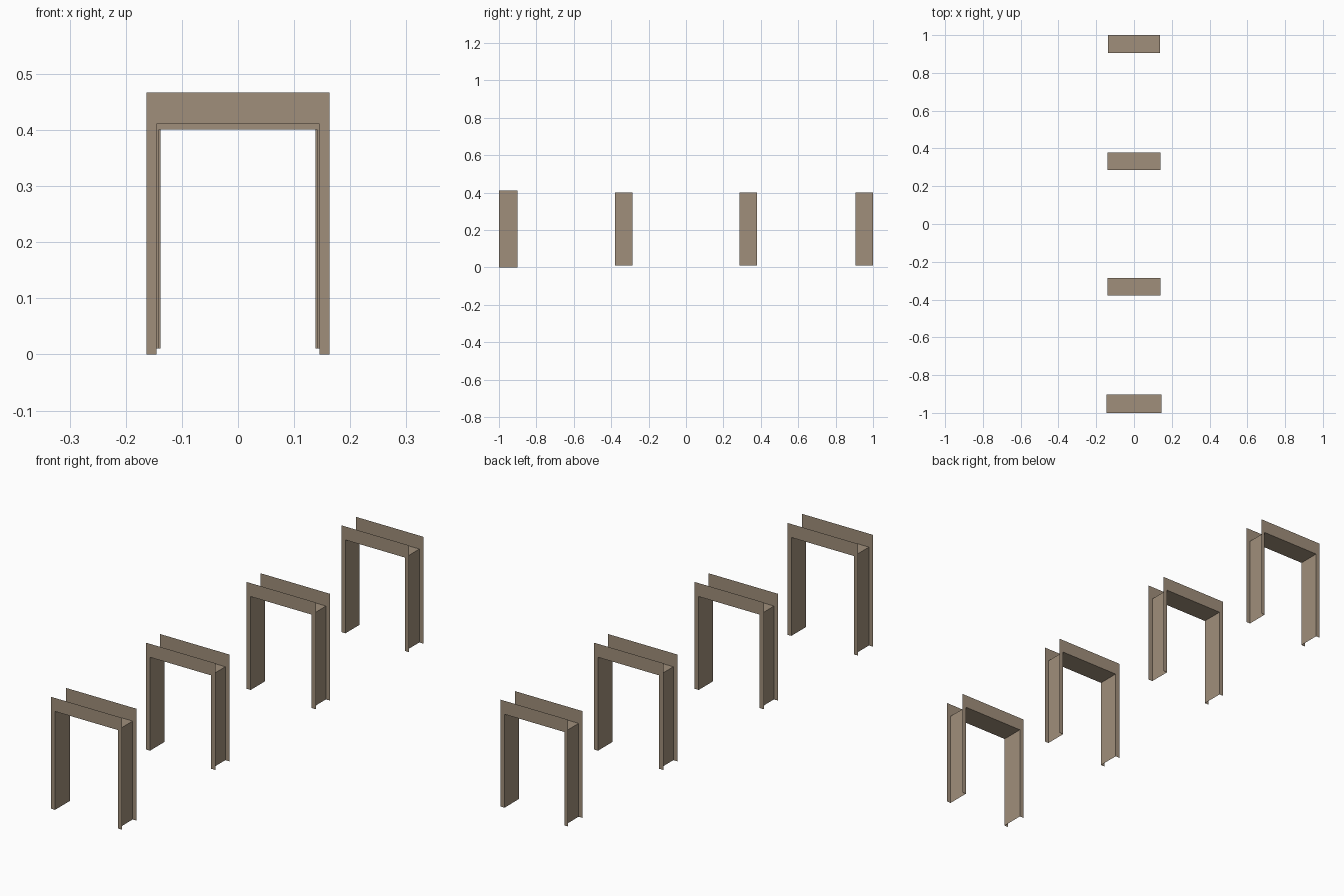
import bpy, bmesh

if "Cube" in bpy.data.objects:
    bpy.data.objects.remove(bpy.data.objects["Cube"])

wood = bpy.data.materials.new("tan_wood")
wood.diffuse_color = (0.352, 0.275, 0.198, 1.0)
wood.use_nodes = True
wood.node_tree.nodes["Principled BSDF"].inputs["Base Color"].default_value = wood.diffuse_color


def u_path(half_width, bottom, top):
    """Left foot, left top, right top, right foot of a doorway outline."""
    return [(-half_width, bottom), (-half_width, top), (half_width, top), (half_width, bottom)]


def door_frame(name, y0, y1, inner, outer, bottom, inner_top, outer_top):
    bm = bmesh.new()

    def row(path, y):
        return [bm.verts.new((x, y, z)) for x, z in path]

    # Cross-section runs: front trim edge, front opening, back opening, back trim edge
    opening = u_path(inner, bottom, inner_top)
    border = u_path(outer, bottom, outer_top)
    rows = [row(border, y0), row(opening, y0), row(opening, y1), row(border, y1)]

    # Thin front casing, jamb lining and back casing
    for a, b in zip(rows, rows[1:]):
        for i in range(3):
            bm.faces.new((a[i], b[i], b[i + 1], a[i + 1]))
    # Front casing must face -y, lining faces into the opening
    bm.normal_update()
    bm.faces.ensure_lookup_table()
    if bm.faces[0].normal.y > 0:
        bmesh.ops.reverse_faces(bm, faces=bm.faces[:])

    mesh = bpy.data.meshes.new(name)
    bm.to_mesh(mesh)
    bm.free()
    mesh.materials.append(wood)
    obj = bpy.data.objects.new(name, mesh)
    bpy.context.collection.objects.link(obj)


# Four door frames in a row along y
door_frame("door_frame_large", -1.0, -0.902, 0.145, 0.1635, 0.0, 0.411, 0.467)
door_frame("door_frame_second", -0.379, -0.285, 0.141, 0.1605, 0.011, 0.401, 0.457)
door_frame("door_frame_third", 0.285, 0.379, 0.141, 0.1605, 0.011, 0.401, 0.457)
door_frame("door_frame_narrow", 0.906, 1.0, 0.138, 0.156, 0.011, 0.401, 0.457)
